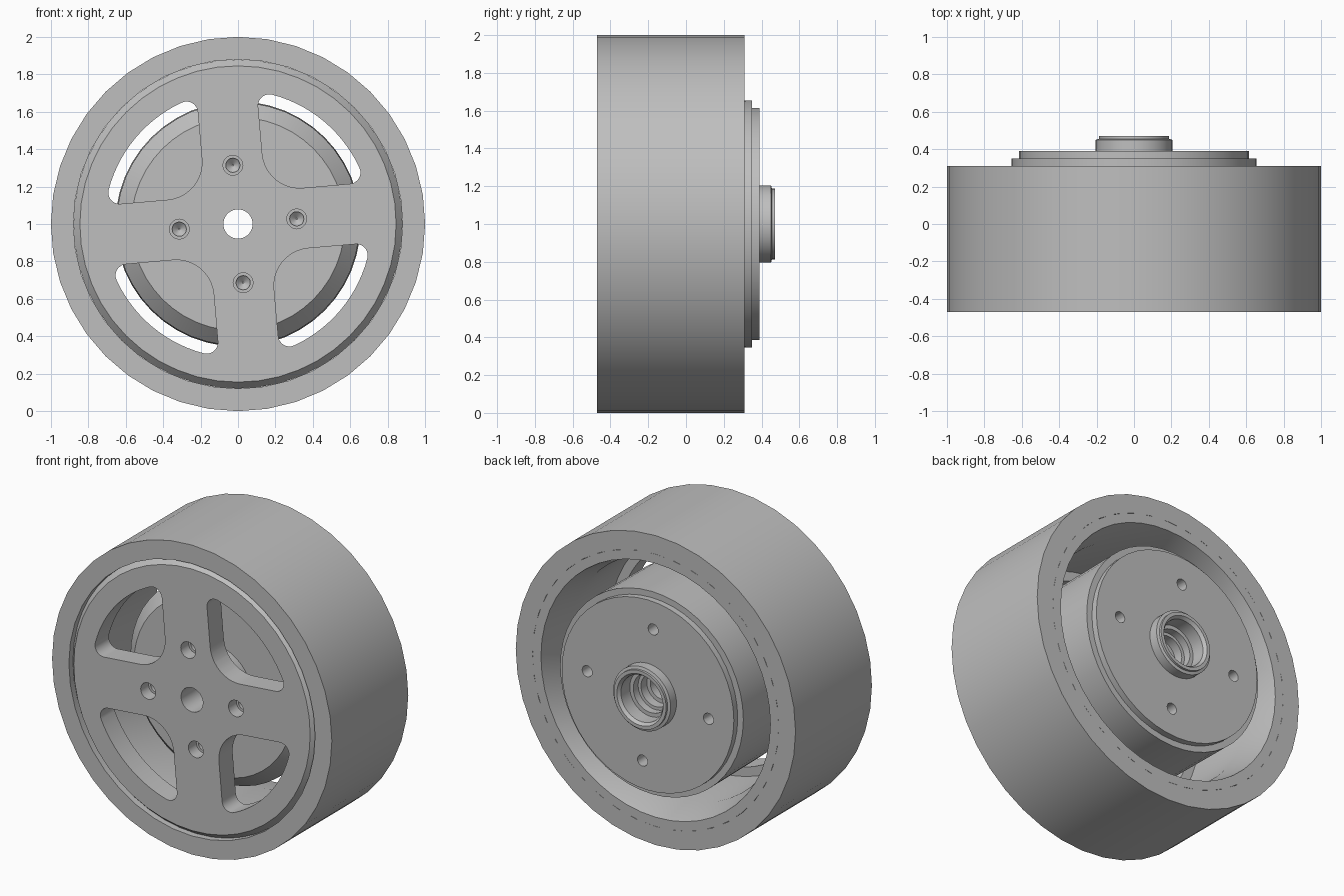
import bpy, math
from mathutils import Matrix, Vector

cube = bpy.data.objects.get("Cube")
if cube:
    bpy.data.objects.remove(cube, do_unlink=True)

TILT = math.radians(5)     # turn of the spoke pattern
FRONT, BACK = -0.47, 0.31  # faces of the tyre

grey = bpy.data.materials.new("plain_grey")
grey.use_nodes = True
COLOUR = (0.52, 0.52, 0.52, 1)
grey.diffuse_color = COLOUR
grey.node_tree.nodes["Principled BSDF"].inputs["Base Color"].default_value = COLOUR


def make(name, verts, faces):
    mesh = bpy.data.meshes.new(name)
    mesh.from_pydata(verts, [], faces)
    mesh.materials.append(grey)
    obj = bpy.data.objects.new(name, mesh)
    bpy.context.collection.objects.link(obj)
    return obj


def lathe(name, profile, steps=40, centre=(0, 1), closed=True):
    """Spin (radius, y) points about the y axis; open profiles get end caps."""
    n = len(profile)
    verts = []
    for i in range(steps):
        a = 2 * math.pi * i / steps
        verts += [(centre[0] + r * math.sin(a), y, centre[1] + r * math.cos(a)) for r, y in profile]
    faces = []
    for i in range(steps):
        j = (i + 1) % steps
        for k in range(n if closed else n - 1):
            m = (k + 1) % n
            faces.append((i * n + k, j * n + k, j * n + m, i * n + m))
    if not closed:
        faces.append([i * n for i in range(steps)])
        faces.append([i * n + n - 1 for i in reversed(range(steps))])
    return fix_normals(make(name, verts, faces))


def fix_normals(obj):
    import bmesh
    bm = bmesh.new()
    bm.from_mesh(obj.data)
    bmesh.ops.recalc_face_normals(bm, faces=bm.faces)
    bm.to_mesh(obj.data)
    bm.free()
    return obj


def cut(target, cutter):
    cutter.hide_render = True
    cutter.hide_set(True)
    cutter.display_type = 'WIRE'
    mod = target.modifiers.new(cutter.name, 'BOOLEAN')
    mod.operation = 'DIFFERENCE'
    mod.solver = 'EXACT'
    mod.object = cutter


def arc(cx, cz, r, start, end, steps):
    return [(cx + r * math.cos(math.radians(start + (end - start) * i / steps)),
             cz + r * math.sin(math.radians(start + (end - start) * i / steps)))
            for i in range(steps + 1)]


def window_outline():
    """Quarter sector with a broad inner fillet and small outer fillets."""
    edge, rim, small, broad = 0.162, 0.715, 0.06, 0.2
    c = edge + small
    d = math.sqrt((rim - small) ** 2 - c ** 2)
    a = math.degrees(math.atan2(c, d))
    pts = arc(edge + broad, edge + broad, broad, 180, 270, 10)
    pts += arc(d, c, small, -90, a, 8)
    pts += arc(0, 0, rim, a, 90 - a, 14)[1:-1]
    pts += arc(c, d, small, 90 - a, 180, 8)
    return pts


def spoke_point(radius, quarter):
    a = TILT + quarter * math.pi / 2
    return radius * math.cos(a), 1 + radius * math.sin(a)


# Tyre band
tyre = lathe("tyre", [(0.88, FRONT), (1, FRONT), (1, BACK), (0.88, BACK)])

# Rim: chamfered front plate and barrel with a flared back lip
rim = lathe("rim", [(0.078, FRONT), (0.845, FRONT), (0.879, -0.43), (0.879, BACK),
                    (0.82, BACK), (0.775, 0.11), (0.775, -0.33), (0.078, -0.33)], 48)

# Four windows and four blind bolt holes in the rim plate
outline = window_outline()
n = len(outline)
for q in range(4):
    turn = Matrix.Rotation(TILT + q * math.pi / 2, 2)
    flat = [turn @ Vector(p) for p in outline]
    verts = [(p.x, y, p.y + 1) for y in (-0.6, -0.3) for p in flat]
    faces = [(i, (i + 1) % n, n + (i + 1) % n, n + i) for i in range(n)]
    faces += [list(range(n)), list(range(n, 2 * n))]
    cut(rim, fix_normals(make(f"window_cutter_{q + 1}", verts, faces)))
    cut(rim, lathe(f"bolt_cutter_{q + 1}",
                   [(0.053, -0.6), (0.053, -0.39), (0.038, -0.39), (0.038, -0.37), (0.004, -0.34)],
                   20, spoke_point(0.315, q), False))

# Hub drum: tapered front, stepped back flange, bearing boss and stepped bore
hub = lathe("hub_drum", [(0.08, -0.25), (0.57, -0.25), (0.65, -0.17), (0.655, 0.35), (0.615, 0.35),
                         (0.615, 0.39), (0.205, 0.39), (0.205, 0.45), (0.187, 0.455), (0.187, 0.47),
                         (0.165, 0.47), (0.15, 0.45), (0.15, 0.36), (0.125, 0.36), (0.125, 0.31),
                         (0.105, 0.31), (0.105, 0.25), (0.08, 0.25)], 48)
for q in range(4):
    cut(hub, lathe(f"hub_hole_cutter_{q + 1}", [(0.036, 0.25), (0.036, 0.5)],
                   16, spoke_point(0.435, q), False))

# Spacer joining the rim plate to the drum
spacer = lathe("hub_spacer", [(0.08, -0.335), (0.28, -0.335), (0.28, -0.245), (0.08, -0.245)])

# Smooth curved walls with sharp rims
for obj in (tyre, rim, hub, spacer):
    bpy.ops.object.select_all(action='DESELECT')
    bpy.context.view_layer.objects.active = obj
    obj.select_set(True)
    for mod in list(obj.modifiers):
        bpy.ops.object.modifier_apply(modifier=mod.name)
    bpy.ops.object.shade_smooth_by_angle(angle=math.radians(25))
for obj in [o for o in bpy.data.objects if "_cutter_" in o.name]:
    bpy.data.objects.remove(obj, do_unlink=True)
